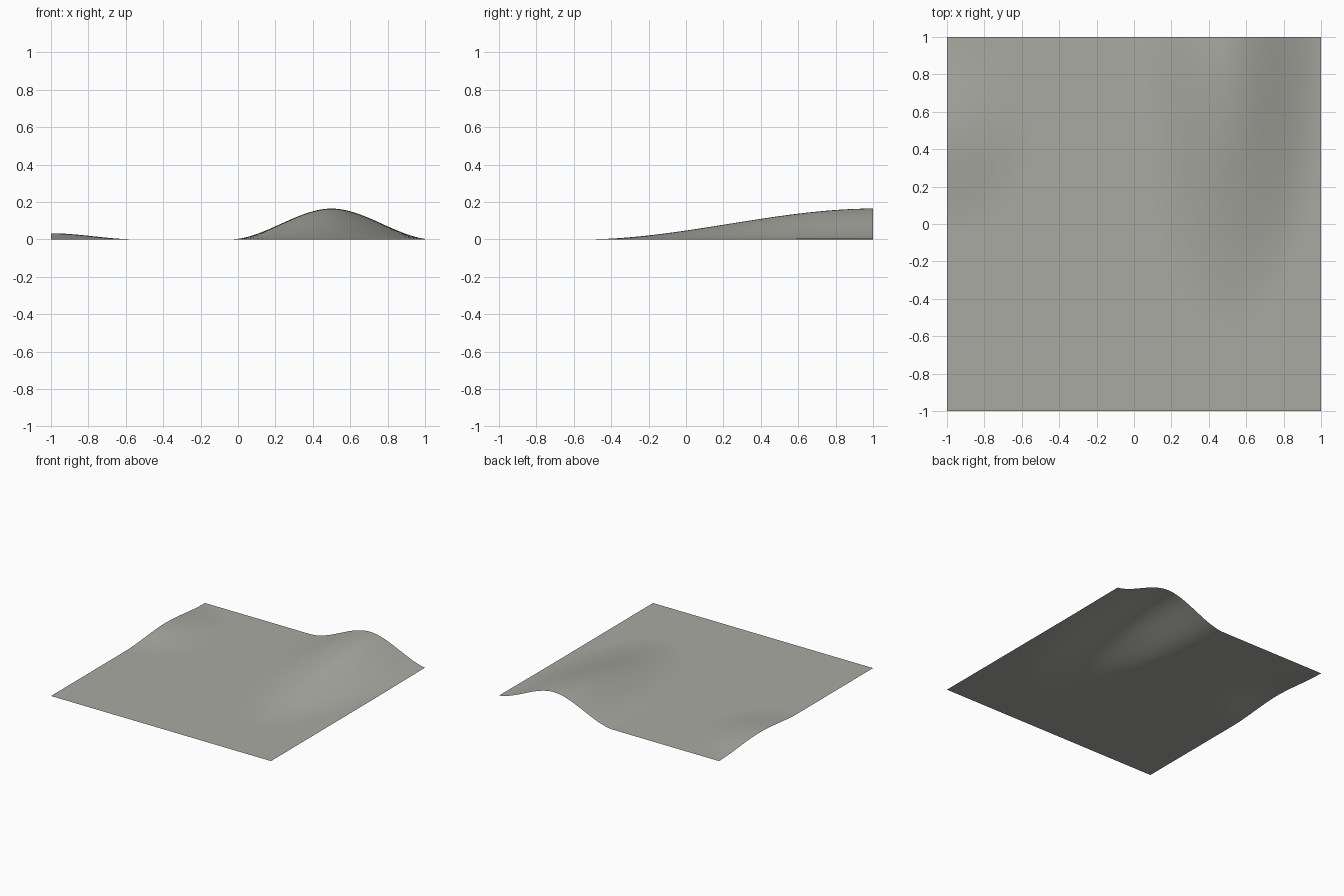
import bpy
import math

cube = bpy.data.objects.get("Cube")
if cube:
    bpy.data.objects.remove(cube, do_unlink=True)

# Warm grey ground colour
grey = bpy.data.materials.new("warm grey ground")
grey.use_nodes = True
colour = (0.40, 0.40, 0.365, 1)
grey.diffuse_color = colour
grey.node_tree.nodes["Principled BSDF"].inputs["Base Color"].default_value = colour

# Rounded hills: centre x, centre y, radius x, radius y, height
HILLS = [
    (0.5, 1.0, 0.545, 1.55, 0.165),
    (-1.0, 0.48, 0.46, 0.52, 0.033),
]


def ground_height(x, y):
    """Sum of hills, each with a smooth falloff to flat ground."""
    total = 0
    for cx, cy, rx, ry, height in HILLS:
        d = max(0, 1 - math.hypot((x - cx) / rx, (y - cy) / ry))
        total += height * d * d * (3 - 2 * d)
    return total


# Ground sheet, raised into hills
bpy.ops.mesh.primitive_grid_add(x_subdivisions=80, y_subdivisions=80, size=2)
terrain = bpy.context.object
terrain.name = "terrain"
for v in terrain.data.vertices:
    v.co.z = ground_height(v.co.x, v.co.y)
terrain.data.materials.append(grey)
bpy.ops.object.shade_smooth()
